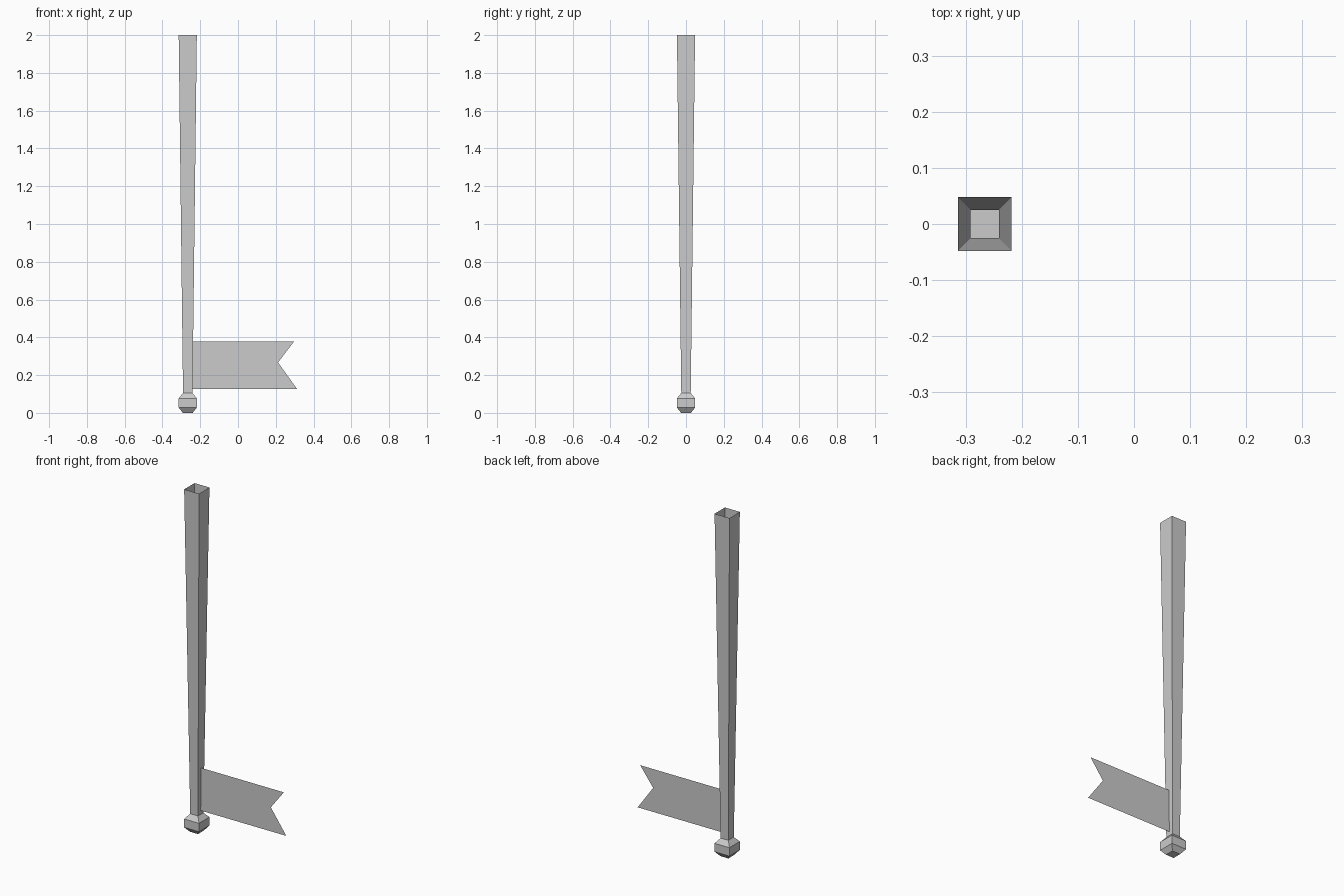
import bpy

if "Cube" in bpy.data.objects:
    bpy.data.objects.remove(bpy.data.objects["Cube"])

POLE_X = -0.266


def make_object(name, verts, faces):
    mesh = bpy.data.meshes.new(name)
    mesh.from_pydata(verts, [], faces)
    mesh.update()
    obj = bpy.data.objects.new(name, mesh)
    bpy.context.collection.objects.link(obj)
    return obj


def square_loft(name, profile):
    """Stack square rings (half width, height); bottom closed, top open."""
    corners = [(-1, -1), (1, -1), (1, 1), (-1, 1)]
    verts = [(POLE_X + sx * h, sy * h, z) for h, z in profile for sx, sy in corners]
    faces = [(3, 2, 1, 0)]
    for r in range(len(profile) - 1):
        for i in range(4):
            a, b = r * 4 + i, r * 4 + (i + 1) % 4
            faces.append((a, b, b + 4, a + 4))
    return make_object(name, verts, faces)


# Hollow tapered pole with the bevelled knob at its lower end
square_loft("pole_with_knob", [
    (0.026, 0.0), (0.048, 0.028), (0.048, 0.077),
    (0.025, 0.105), (0.048, 2.0),
])

# Thin swallow-tailed flag
outline = [(-0.243, 0.127), (0.312, 0.127), (0.212, 0.267),
           (0.296, 0.377), (-0.243, 0.377)]
make_object("flag", [(x, 0.0, z) for x, z in outline], [(0, 1, 2, 3, 4)])
